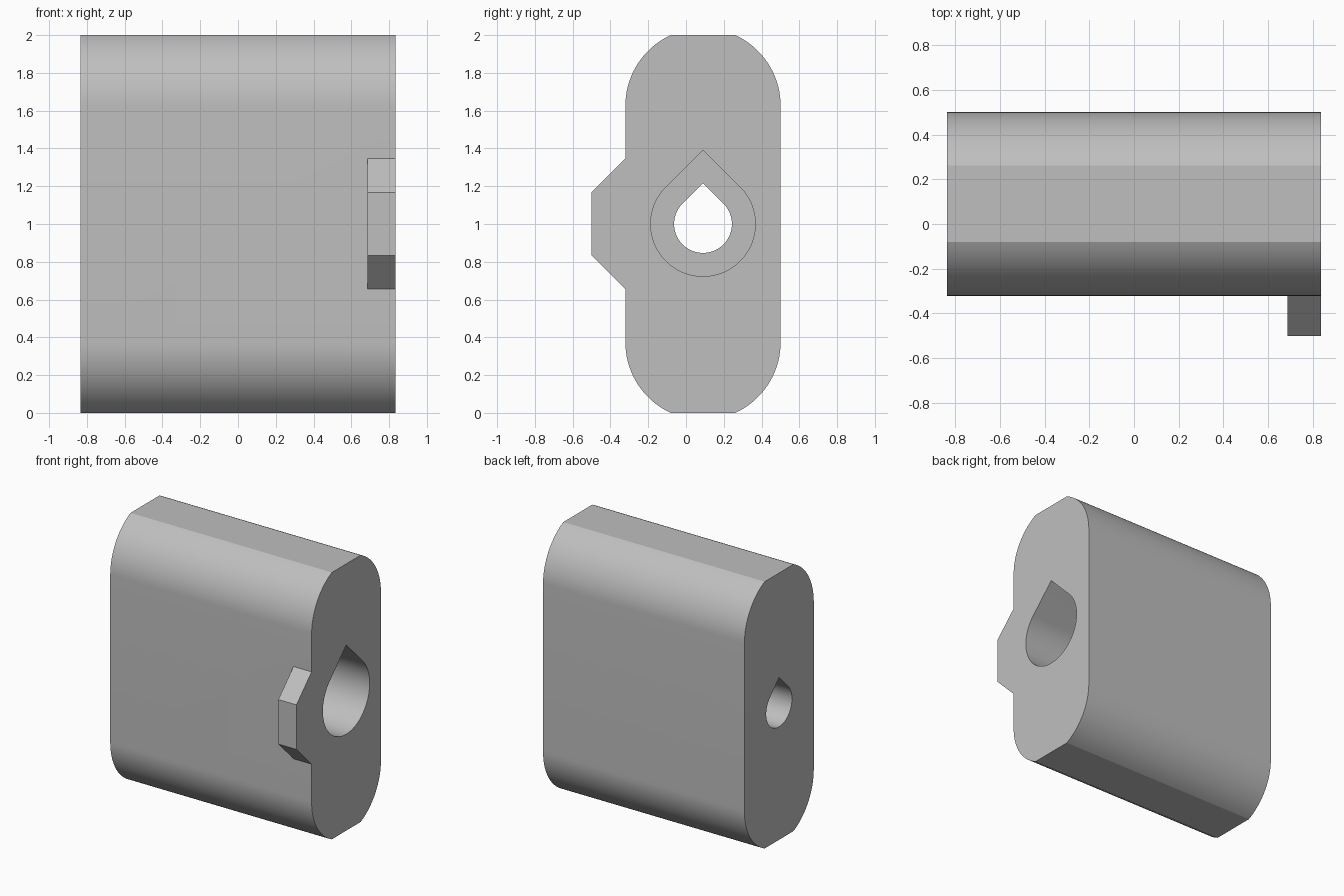
import bpy, bmesh, math

if "Cube" in bpy.data.objects:
    bpy.data.objects.remove(bpy.data.objects["Cube"], do_unlink=True)

grey = bpy.data.materials.new("plain grey")
grey.use_nodes = True
colour = (0.52, 0.52, 0.52, 1)
grey.diffuse_color = colour
grey.node_tree.nodes["Principled BSDF"].inputs["Base Color"].default_value = colour

AXIS_Y, AXIS_Z = 0.09, 1.0
END = 0.835


def arc(cy, cz, r, start, stop, n):
    """Points on an arc in the y-z plane, angles in degrees."""
    angles = [math.radians(start + (stop - start) * i / n) for i in range(n + 1)]
    return [(cy + r * math.cos(a), cz + r * math.sin(a)) for a in angles]


def prism(name, profile, x0, x1):
    """Extrude a y-z profile from x0 to x1."""
    bm = bmesh.new()
    face = bm.faces.new([bm.verts.new((x0, y, z)) for y, z in profile])
    made = bmesh.ops.extrude_face_region(bm, geom=[face])["geom"]
    verts = [v for v in made if isinstance(v, bmesh.types.BMVert)]
    bmesh.ops.translate(bm, verts=verts, vec=(x1 - x0, 0, 0))
    bmesh.ops.recalc_face_normals(bm, faces=bm.faces)
    mesh = bpy.data.meshes.new(name)
    bm.to_mesh(mesh)
    bm.free()
    mesh.materials.append(grey)
    ob = bpy.data.objects.new(name, mesh)
    bpy.context.collection.objects.link(ob)
    return ob


def combine(target, tool, operation):
    """Apply a boolean and discard the tool."""
    tool.hide_render = True
    mod = target.modifiers.new(operation, "BOOLEAN")
    mod.object, mod.operation, mod.solver = tool, operation, "EXACT"
    bpy.context.view_layer.objects.active = target
    bpy.ops.object.modifier_apply(modifier=mod.name)
    bpy.data.objects.remove(tool, do_unlink=True)


def teardrop(r):
    """Round bore with a pointed 45 degree roof."""
    return arc(AXIS_Y, AXIS_Z, r, 135, 405, 54) + [(AXIS_Y, AXIS_Z + r * math.sqrt(2))]


# Body: slab with rounded, flat-cut top and bottom
R = 0.411
TOP_ANGLE = 65.5
RISE = 1 - R * math.sin(math.radians(TOP_ANGLE))
profile = []
for side, s in ((1, 0), (1, 1), (-1, 1), (-1, 0)):
    cz = AXIS_Z + (RISE if s else -RISE)
    start, stop = {(1, 0): (-TOP_ANGLE, 0), (1, 1): (0, TOP_ANGLE),
                   (-1, 1): (180 - TOP_ANGLE, 180),
                   (-1, 0): (180, 180 + TOP_ANGLE)}[side, s]
    profile += arc(AXIS_Y, cz, R, start, stop, 18)
body = prism("body", profile, -END, END)

# Chamfered locating tab on the front, flush with one end
tab = prism("tab", [(-0.2, 0.655), (-0.321, 0.655), (-0.5, 0.834), (-0.5, 1.168),
                    (-0.321, 1.347), (-0.2, 1.347)], 0.685, END)
combine(body, tab, "UNION")

# Wide bore from the tab end, narrow bore right through
combine(body, prism("wide_bore", teardrop(0.277), -0.1, END + 0.1), "DIFFERENCE")
combine(body, prism("narrow_bore", teardrop(0.153), -END - 0.1, 0.1), "DIFFERENCE")

# Smooth curves, crisp edges
bpy.ops.object.select_all(action="DESELECT")
body.select_set(True)
bpy.context.view_layer.objects.active = body
bpy.ops.object.shade_smooth_by_angle(angle=math.radians(18))
